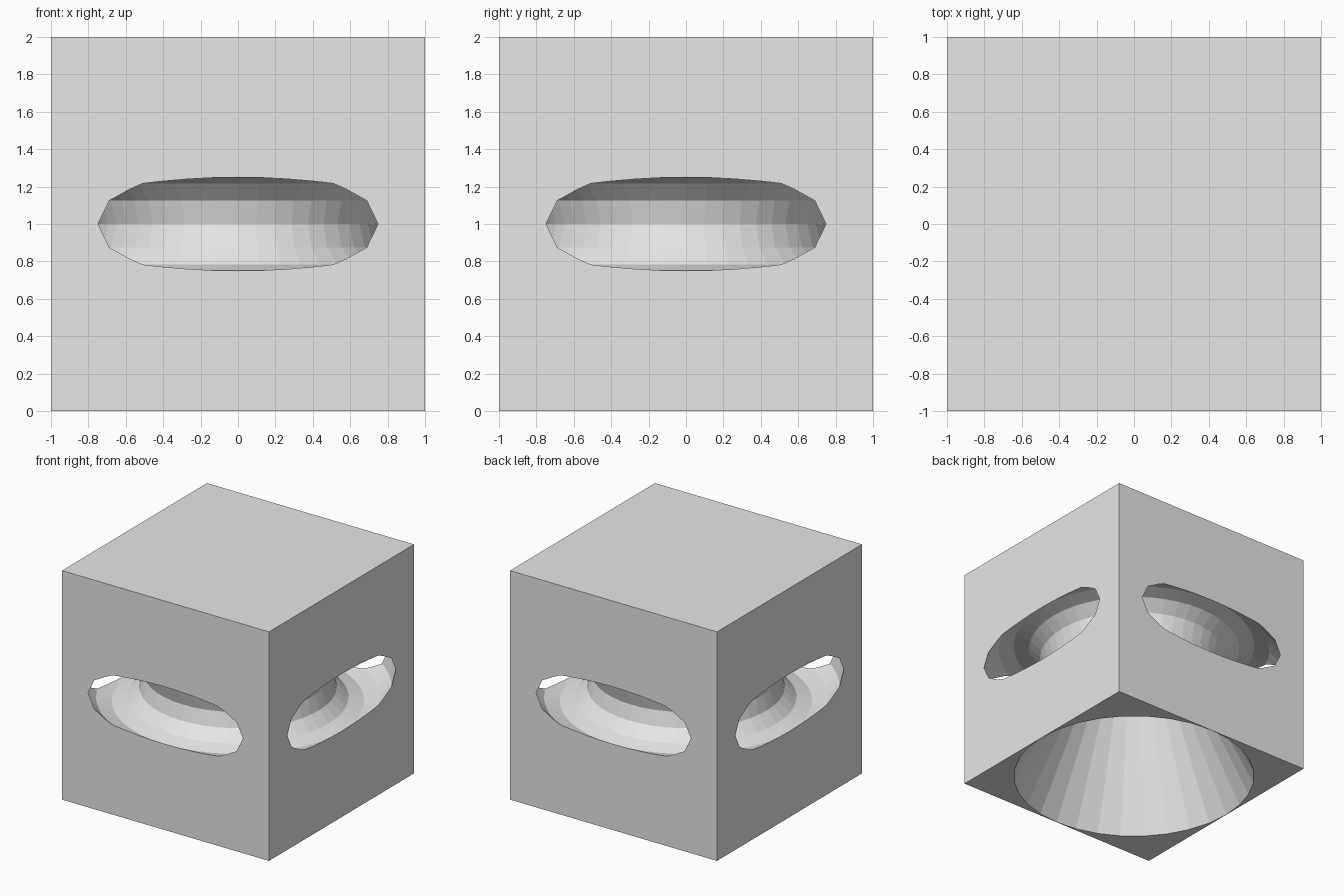
import bpy

if "Cube" in bpy.data.objects:
    bpy.data.objects.remove(bpy.data.objects["Cube"])

# Single flat grey
grey = bpy.data.materials.new("light_grey")
grey.diffuse_color = (0.8, 0.8, 0.8, 1.0)
grey.use_nodes = True
grey.node_tree.nodes["Principled BSDF"].inputs["Base Color"].default_value = grey.diffuse_color


def finish(name):
    obj = bpy.context.object
    obj.name = name
    obj.data.materials.append(grey)
    return obj


# Solid block
bpy.ops.mesh.primitive_cube_add(size=2, location=(0, 0, 1))
block = finish("block")

# Ring cutter: opens a slot in each side, leaving a waisted core
bpy.ops.mesh.primitive_torus_add(major_segments=48, minor_segments=12,
                                 major_radius=1, minor_radius=0.25,
                                 location=(0, 0, 1))
ring = finish("ring_cutter")

# Cone cutter: hollows the underside, extended below the block at the same slope
APEX, MOUTH, EXTRA = 1.998, 0.999, 0.2
depth = APEX + EXTRA
bpy.ops.mesh.primitive_cone_add(vertices=32, radius1=MOUTH * depth / APEX,
                                radius2=0, depth=depth,
                                location=(0, 0, depth / 2 - EXTRA))
cone = finish("cone_cutter")

# Cut both shapes out of the block, then remove the cutters
bpy.context.view_layer.objects.active = block
for cutter in (ring, cone):
    mod = block.modifiers.new(cutter.name, "BOOLEAN")
    mod.operation = "DIFFERENCE"
    mod.solver = "EXACT"
    mod.object = cutter
    bpy.ops.object.modifier_apply(modifier=mod.name)
    bpy.data.objects.remove(cutter, do_unlink=True)
